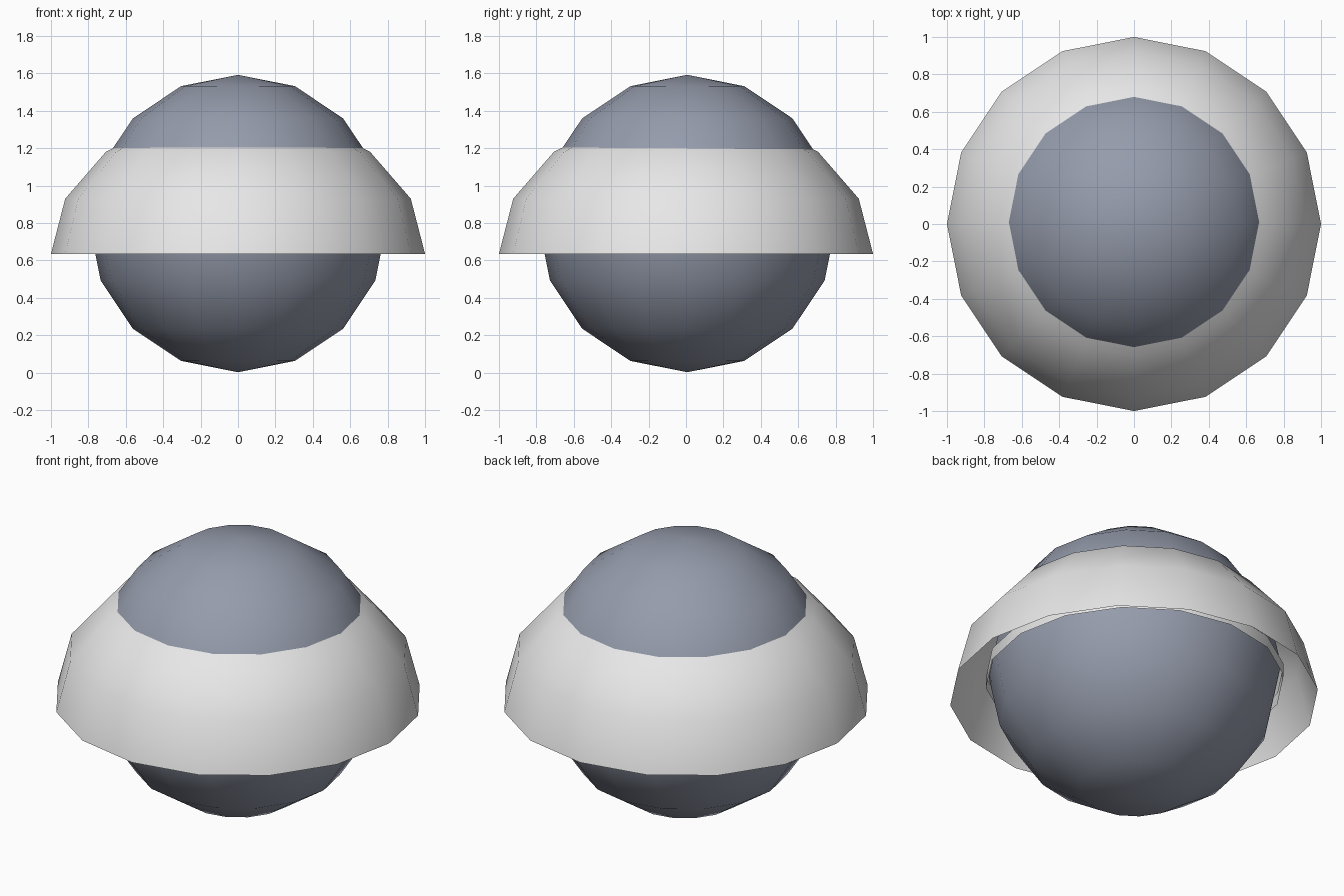
import bpy, bmesh
from math import radians

cube = bpy.data.objects.get("Cube")
if cube:
    bpy.data.objects.remove(cube, do_unlink=True)

SIDES, RINGS = 16, 8


def material(name, colour):
    mat = bpy.data.materials.new(name)
    mat.use_nodes = True
    mat.diffuse_color = (*colour, 1)
    mat.node_tree.nodes["Principled BSDF"].inputs["Base Color"].default_value = (*colour, 1)
    return mat


def finish(obj, name, mat):
    obj.name = obj.data.name = name
    obj.data.materials.append(mat)
    bpy.ops.object.shade_smooth_by_angle(angle=radians(50))
    return obj


def sphere(name, radius, location, mat):
    bpy.ops.mesh.primitive_uv_sphere_add(segments=SIDES, ring_count=RINGS,
                                         radius=radius, location=location)
    return finish(bpy.context.object, name, mat)


slate = material("slate blue", (0.30, 0.33, 0.41))
grey = material("light grey", (0.8, 0.8, 0.8))

# Inner ball
sphere("ball", 0.795, (0, 0.007, 0.797), slate)

# Flattened open dome over the ball
dome = sphere("dome_cover", 1.0, (0, 0, 0.635), grey)
dome.scale.z = 0.77
bm = bmesh.new()
bm.from_mesh(dome.data)
lower = [v for v in bm.verts if v.co.z < -0.01]
bmesh.ops.delete(bm, geom=lower, context='VERTS')
bm.to_mesh(dome.data)
bm.free()

# Thin band round the ball, under the dome
bpy.ops.mesh.primitive_cylinder_add(vertices=SIDES, radius=0.81, depth=0.07,
                                    end_fill_type='NOTHING', location=(0, 0.007, 0.765))
finish(bpy.context.object, "ball_band", grey)
